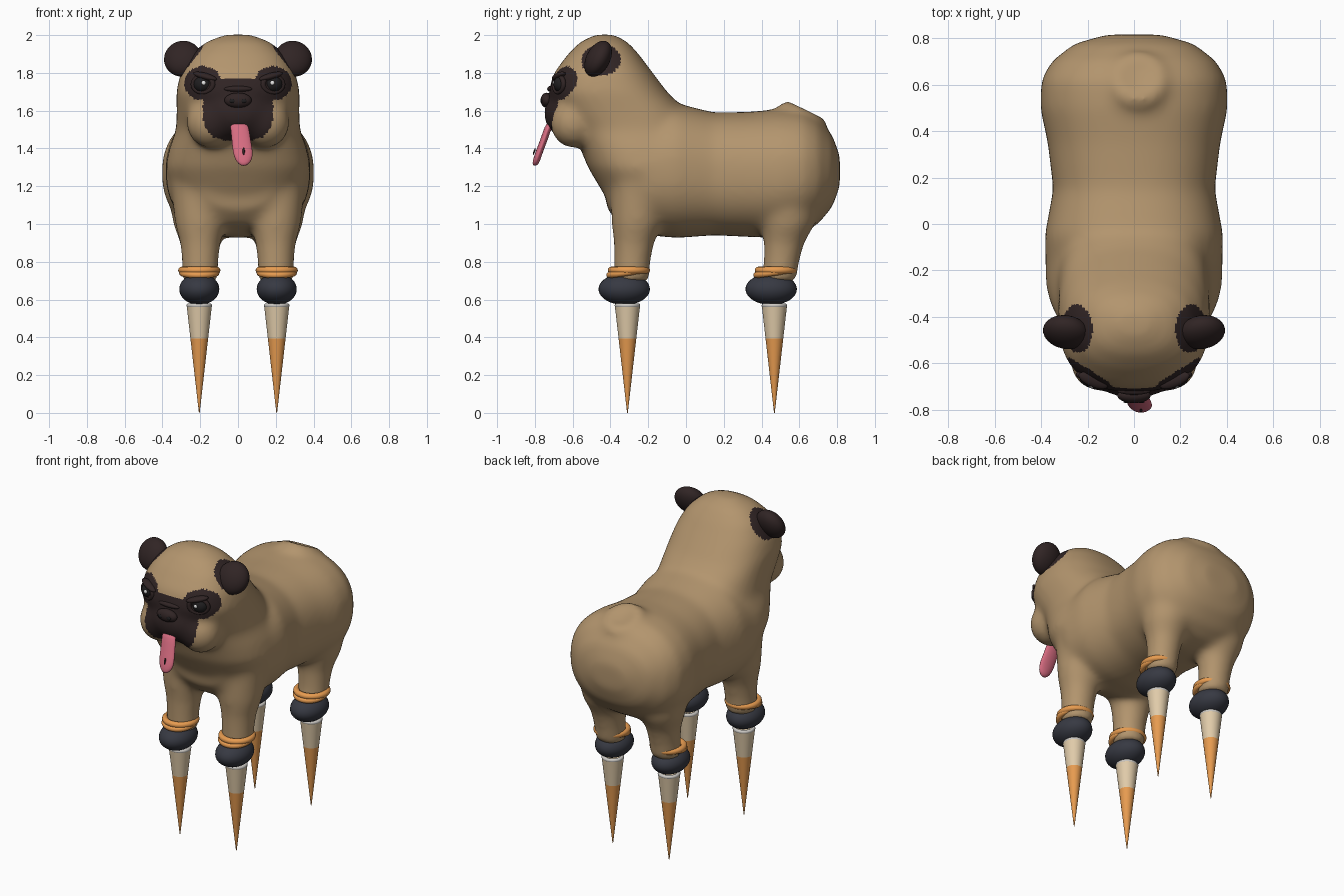
import bpy, bmesh
from math import cos, sin, pi, radians
from mathutils import Matrix, Vector, Euler

if "Cube" in bpy.data.objects:
    bpy.data.objects.remove(bpy.data.objects["Cube"])


def material(name, r, g, b):
    m = bpy.data.materials.new(name)
    m.use_nodes = True
    m.diffuse_color = (r, g, b, 1)
    bsdf = m.node_tree.nodes["Principled BSDF"]
    bsdf.inputs["Base Color"].default_value = (r, g, b, 1)
    bsdf.inputs["Roughness"].default_value = 0.7
    return m


TAN = material("tan fur", 0.45, 0.30, 0.155)
DARK = material("dark brown fur", 0.03, 0.018, 0.018)
BLACK = material("eye black", 0.014, 0.013, 0.014)
WHITE = material("eye glint", 0.85, 0.85, 0.85)
PINK = material("tongue pink", 0.68, 0.15, 0.22)
ORANGE = material("orange", 0.80, 0.33, 0.08)
CREAM = material("cream", 0.75, 0.60, 0.40)
NAVY = material("navy", 0.038, 0.041, 0.055)
GREY = material("pale grey", 0.60, 0.58, 0.55)


def spow(v, e):
    return abs(v) ** e * (1 if v >= 0 else -1)


def loft(bm, rings, along="z", power=2.4, n=40):
    """Closed skin through superellipse rings given as (centre, radius, radius)."""
    loops = []
    for c, ra, rb in rings:
        loop = []
        for i in range(n):
            a = 2 * pi * i / n
            u, v = ra * spow(cos(a), 2 / power), rb * spow(sin(a), 2 / power)
            off = Vector((u, v, 0)) if along == "z" else Vector((u, 0, v))
            loop.append(bm.verts.new(Vector(c) + off))
        loops.append(loop)
    for p, q in zip(loops, loops[1:]):
        for i in range(n):
            j = (i + 1) % n
            bm.faces.new((p[i], p[j], q[j], q[i]))
    bm.faces.new(loops[0][::-1])
    bm.faces.new(loops[-1])
    bmesh.ops.recalc_face_normals(bm, faces=bm.faces)


def blob(bm, loc, radii, rot=(0, 0, 0)):
    mat = Matrix.LocRotScale(Vector(loc), Euler(rot), Vector(radii))
    bmesh.ops.create_uvsphere(bm, u_segments=32, v_segments=20, radius=1, matrix=mat)


def finish(name, bm, mat):
    me = bpy.data.meshes.new(name)
    bm.to_mesh(me)
    bm.free()
    me.materials.append(mat)
    me.shade_smooth()
    ob = bpy.data.objects.new(name, me)
    bpy.context.collection.objects.link(ob)
    return ob


def ellipsoid(name, loc, radii, mat, rot=(0, 0, 0)):
    bm = bmesh.new()
    blob(bm, loc, radii, rot)
    return finish(name, bm, mat)


def torus(name, loc, big, small, mat, rot=(0, 0, 0), scale=(1, 1, 1)):
    bpy.ops.mesh.primitive_torus_add(location=loc, rotation=rot, major_radius=big,
                                     minor_radius=small, major_segments=40, minor_segments=12)
    ob = bpy.context.object
    ob.name, ob.scale = name, scale
    ob.data.materials.append(mat)
    ob.data.shade_smooth()
    return ob


def cone(name, x, y, low, high, r_low, r_high, mat):
    bpy.ops.mesh.primitive_cone_add(vertices=32, radius1=r_low, radius2=r_high,
                                    depth=high - low, location=(x, y, (low + high) / 2))
    ob = bpy.context.object
    ob.name = name
    ob.data.materials.append(mat)
    bpy.ops.object.shade_smooth_by_angle(angle=radians(40))


# Body volumes, fused and softened into one skin
bm = bmesh.new()

# Torso sections: y, bottom, top, half width
torso = [(-.42, 1.08, 1.4, .2), (-.35, 1.0, 1.5, .31), (-.2, .94, 1.6, .38), (-.05, .925, 1.64, .385),
         (.15, .94, 1.59, .348), (.35, .93, 1.595, .372), (.5, .925, 1.61, .405), (.62, .95, 1.605, .4),
         (.7, 1.0, 1.56, .355), (.775, 1.09, 1.47, .26), (.815, 1.2, 1.36, .12)]
loft(bm, [((0, y, (a + b) / 2), w, (b - a) / 2) for y, a, b, w in torso], "y", 2.3)

# Chest, neck and skull sections: z, front, back, half width
neck = [(1.05, -.37, .1, .28), (1.15, -.43, .15, .35), (1.3, -.52, .12, .385), (1.4, -.56, .1, .365),
        (1.5, -.61, .06, .328), (1.6, -.69, 0, .325), (1.7, -.73, -.1, .328), (1.8, -.70, -.175, .305),
        (1.9, -.625, -.25, .25), (1.965, -.56, -.31, .17), (2.003, -.48, -.38, .07)]
loft(bm, [((0, (f + b) / 2, z), w, (b - f) / 2) for z, f, b, w in neck])

# Muzzle, jowls, curled tail
blob(bm, (0, -.6, 1.585), (.2, .155, .14))
for s in (-1, 1):
    blob(bm, (s * .145, -.595, 1.535), (.13, .125, .135))
tail = Matrix.LocRotScale(Vector((.02, .615, 1.565)), Euler((-.45, 0, 0)), None)
for i in range(14):
    a = 2 * pi * i / 14
    blob(bm, tail @ Vector((.09 * cos(a), .09 * sin(a), 0)), (.052, .052, .05))

# Upper legs: z, y, radius
front_leg = [(1.25, -.24, .16), (1.0, -.26, .135), (.9, -.275, .108), (.8, -.285, .098), (.69, -.29, .096)]
rear_leg = [(1.25, .55, .18), (1.0, .54, .145), (.9, .52, .108), (.8, .505, .096), (.69, .49, .094)]
for s in (-1, 1):
    for leg in (front_leg, rear_leg):
        loft(bm, [((s * .2, y, z), r, r) for z, y, r in leg], power=2)

body = finish("body", bm, TAN)
remesh = body.modifiers.new("fuse", "REMESH")
remesh.mode, remesh.voxel_size = "VOXEL", 0.014
soften = body.modifiers.new("soften", "SMOOTH")
soften.factor, soften.iterations = 0.5, 45
skin = bpy.data.meshes.new_from_object(body.evaluated_get(bpy.context.evaluated_depsgraph_get()))
body.modifiers.clear()
body.data = skin
skin.materials.clear()
skin.materials.append(TAN)
skin.materials.append(DARK)


# Dark face mask and ear patches
def is_dark(p):
    x, y, z = abs(p.x), p.y, p.z
    if (p - Vector((p.x / (x + 1e-6) * .25, -.45, 1.875))).length < .105:
        return True
    if y > -.57:
        return False
    eye = ((x - .185) / .1) ** 2 + ((z - 1.745) / .09) ** 2 < 1
    muzzle = (x / .185) ** 3 + (abs(z - 1.605) / .165) ** 3 < 1
    return eye or muzzle or (x < .13 and 1.6 < z < 1.765)


for f in skin.polygons:
    f.material_index = int(is_dark(f.center))
skin.shade_smooth()
bpy.context.view_layer.update()


def face_y(x, z):
    hit, loc, _, _ = body.ray_cast(Vector((x, -2, z)), Vector((0, 1, 0)))
    return loc.y if hit else -.7


# Ears and eyes
for s, side in ((-1, "right"), (1, "left")):
    ellipsoid(side + "_ear", (s * .292, -.465, 1.875), (.1, .062, .102), DARK, (-.5, s * .3, 0))
    y = face_y(s * .185, 1.74)
    ellipsoid(side + "_eye", (s * .185, y + .022, 1.74), (.05, .045, .045), BLACK)
    ellipsoid(side + "_eye_glint", (s * .182, y - .022, 1.747), (.011, .006, .011), WHITE)
    torus(side + "_eyelid", (s * .185, y + .005, 1.74), .052, .013, DARK,
          (pi / 2, 0, s * .45), (1.1, .85, 1))
    ellipsoid(side + "_brow", (s * .175, y + .005, 1.782), (.07, .028, .018), DARK, (0, -s * .25, s * .4))

# Nose with nostrils, and the wrinkle above it
y = face_y(0, 1.655)
ellipsoid("nose", (0, y - .005, 1.655), (.072, .032, .04), DARK)
for s, side in ((-1, "right"), (1, "left")):
    ellipsoid(side + "_nostril", (s * .03, y - .032, 1.652), (.016, .006, .011), BLACK)
ellipsoid("nose_wrinkle", (0, face_y(0, 1.715) + .006, 1.715), (.075, .02, .016), DARK)

# Tongue
bm = bmesh.new()
tongue = [(1.54, 0, -.71, .04), (1.52, .008, -.728, .05), (1.45, .016, -.75, .05), (1.38, .026, -.778, .055),
          (1.34, .03, -.79, .045), (1.318, .03, -.797, .028), (1.308, .03, -.8, .01)]
loft(bm, [((x, y, z), w, min(.02, w * .6)) for z, x, y, w in tongue], power=2, n=20)
ob = finish("tongue", bm, PINK)
ob.modifiers.new("smooth", "SUBSURF").levels = 1
ellipsoid("tongue_groove", (.03, -.803, 1.385), (.006, .004, .02), DARK, (-.33, 0, 0))

# Feet: ankle rings, padded ball, collar and pointed cone
for end, y in (("front", -.31), ("rear", .468)):
    for s, side in ((-1, "right"), (1, "left")):
        x, tag = s * .205, end + "_" + side
        torus(tag + "_ankle_ring", (x, y + .008, .755), .093, .019, ORANGE)
        torus(tag + "_ankle_wrap", (x, y - .006, .742), .09, .017, ORANGE, (.14, 0, 0))
        ellipsoid(tag + "_ball", (x, y - .017, .655), (.106, .136, .083), NAVY)
        torus(tag + "_collar", (x, y, .568), .056, .012, GREY)
        cone(tag + "_cone_top", x, y, .395, .57, .047, .067, CREAM)
        cone(tag + "_cone_tip", x, y, 0, .395, .002, .047, ORANGE)
